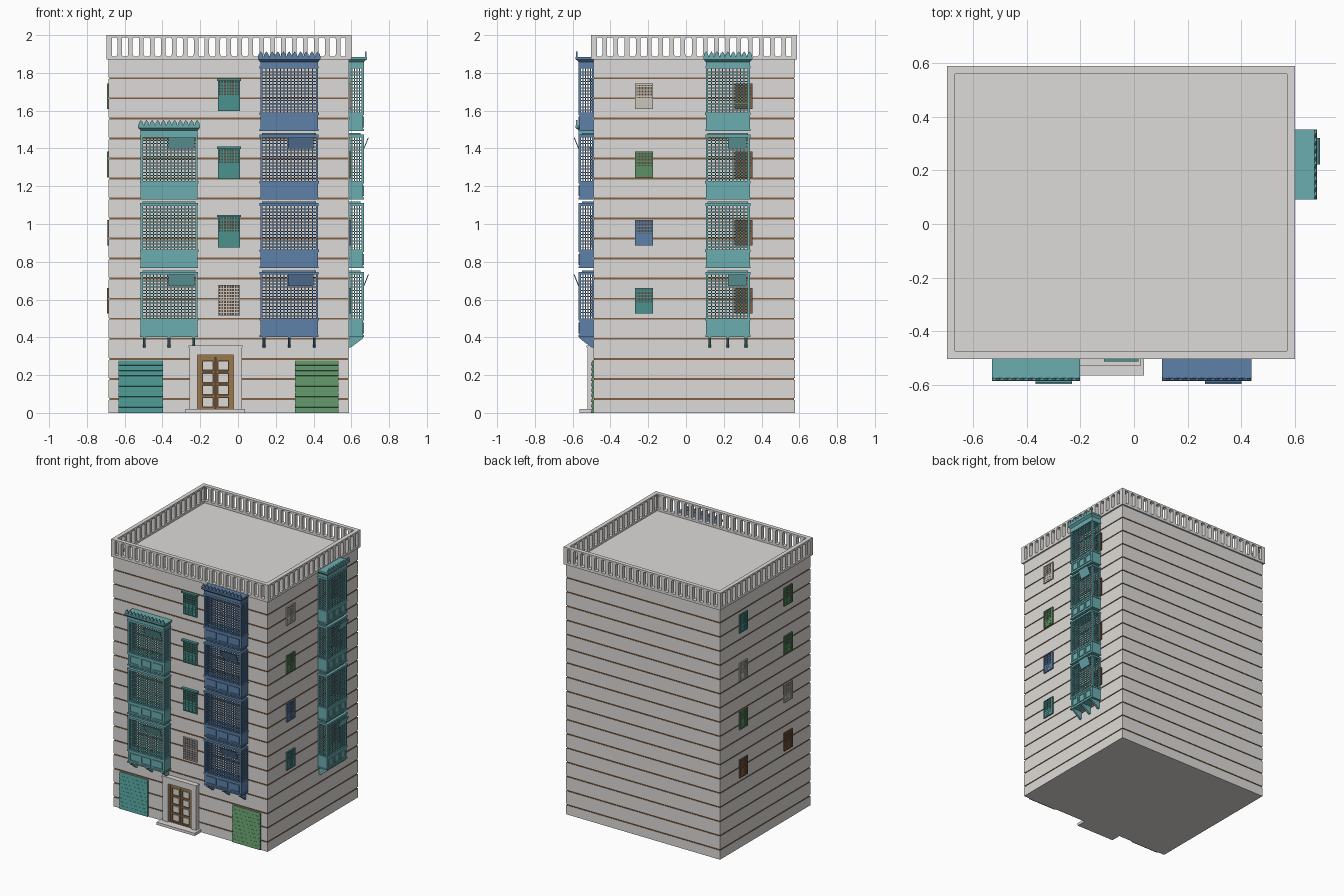
import bpy, bmesh

if "Cube" in bpy.data.objects:
    bpy.data.objects.remove(bpy.data.objects["Cube"])

COL = {"teal": (.15, .42, .44), "blue": (.11, .22, .40), "brown": (.22, .12, .06),
       "green": (.11, .28, .13), "jade": (.07, .29, .27), "gold": (.32, .19, .07),
       "dark": (.10, .065, .045), "grey": (.72, .71, .69), "pale": (.60, .56, .50)}
MATS = {}
for name, c in COL.items():
    MATS[name] = bpy.data.materials.new(name)
    MATS[name].diffuse_color = (*c, 1)

X0, X1, Y0, Y1 = -.685, .588, -.49, .576   # wall planes
ROOF = 1.87

# wall frames: u along the wall, v outward, z up
WALL = {"front": lambda u, v, z: (u, Y0 - v, z), "back": lambda u, v, z: (u, Y1 + v, z),
        "right": lambda u, v, z: (X1 + v, u, z), "left": lambda u, v, z: (X0 - v, u, z)}


class Part:
    def __init__(self, name, wall, mat):
        self.name, self.f, self.mat, self.bm = name, WALL[wall], mat, bmesh.new()

    def loft(self, a, b):
        n = len(a)
        va = [self.bm.verts.new(self.f(*p)) for p in a]
        vb = [self.bm.verts.new(self.f(*p)) for p in b]
        self.bm.faces.new(va)
        self.bm.faces.new(vb[::-1])
        for i in range(n):
            self.bm.faces.new((va[i], vb[i], vb[(i + 1) % n], va[(i + 1) % n]))

    def box(self, u0, u1, v0, v1, z0, z1):
        self.plate([(u0, z0), (u1, z0), (u1, z1), (u0, z1)], v0, v1)

    def plate(self, pts, v0, v1):              # outline in (u, z)
        self.loft([(u, v0, z) for u, z in pts], [(u, v1, z) for u, z in pts])

    def side(self, pts, u0, u1):               # outline in (v, z)
        self.loft([(u0, v, z) for v, z in pts], [(u1, v, z) for v, z in pts])

    def frame(self, u0, u1, v0, v1, z0, z1, w):
        self.box(u0, u0 + w, v0, v1, z0, z1)
        self.box(u1 - w, u1, v0, v1, z0, z1)
        self.box(u0 + w, u1 - w, v0, v1, z0, z0 + w)
        self.box(u0 + w, u1 - w, v0, v1, z1 - w, z1)

    def grille(self, u0, u1, v0, v1, z0, z1, nu, nz, w):
        for i in range(1, nu):
            u = u0 + (u1 - u0) * i / nu
            self.box(u - w / 2, u + w / 2, v0, v1, z0, z1)
        for i in range(1, nz):
            z = z0 + (z1 - z0) * i / nz
            self.box(u0, u1, v0, v1, z - w / 2, z + w / 2)

    def done(self):
        bmesh.ops.recalc_face_normals(self.bm, faces=self.bm.faces)
        me = bpy.data.meshes.new(self.name)
        self.bm.to_mesh(me)
        self.bm.free()
        if self.mat:
            me.materials.append(MATS[self.mat])
        bpy.context.collection.objects.link(bpy.data.objects.new(self.name, me))


# main body: one shell with recessed brown courses
bm = bmesh.new()
levels = [(0, 0)]
for k in range(17):
    z = .074 + .1061 * k
    levels += [(z - .005, 0), (z - .005, .004), (z + .005, .004), (z + .005, 0)]
levels.append((ROOF + .003, 0))
rings = [[bm.verts.new(p) for p in ((X0 + d, Y0 + d, z), (X1 - d, Y0 + d, z),
                                    (X1 - d, Y1 - d, z), (X0 + d, Y1 - d, z))] for z, d in levels]
for i, (a, b) in enumerate(zip(rings, rings[1:])):
    for j in range(4):
        f = bm.faces.new((a[j], a[(j + 1) % 4], b[(j + 1) % 4], b[j]))
        f.material_index = int(i % 4 != 0)
bm.faces.new(rings[0][::-1])
bm.faces.new(rings[-1])
me = bpy.data.meshes.new("building_body")
bm.to_mesh(me)
bm.free()
me.materials.append(MATS["grey"])
me.materials.append(MATS["brown"])
bpy.context.collection.objects.link(bpy.data.objects.new("building_body", me))

# roof parapet with round-cornered slots
for wall, a, b, n in (("front", X0, X1, 22), ("back", X0, X1, 22),
                      ("left", Y0, Y1, 18), ("right", Y0, Y1, 18)):
    p = Part("parapet_" + wall, wall, "grey")
    a, b = a - .012, b + .012
    p.box(a, b, -.018, .012, ROOF, 1.888)
    p.box(a, b, -.018, .012, 1.988, 2)
    step = (b - a - .024) / n
    for i in range(n + 1):
        u, h, g = a + .012 + i * step, .012, .02
        o = [(u - g, 1.888), (u + g, 1.888), (u + .014, 1.892), (u + h, 1.9), (u + h, 1.976), (u + .014, 1.984),
             (u + g, 1.988), (u - g, 1.988), (u - .014, 1.984), (u - h, 1.976), (u - h, 1.9), (u - .014, 1.892)]
        p.plate([(min(max(q, a), b), z) for q, z in o], -.018, .012)
    p.done()


# stacked latticed bay with brackets, flaps and toothed crown
def bay(name, wall, mat, u0, u1, floors, nu, flap):
    p, D, w = Part(name, wall, mat), .078, .012
    for k in range(floors):
        z = .405 + .363 * k
        s, t = z + .092, z + .342
        p.box(u0, u1, 0, D - .004, z, s - .006)                   # solid base
        p.box(u0 - .004, u1 + .004, 0, D, s - .008, s + .004)     # sill
        p.box(u0 - .003, u1 + .003, 0, D, z - .002, z + .008)
        step = (u1 - u0 - .02) / 3
        for i in range(3):                                        # base panels
            c = u0 + .01 + step * i
            p.frame(c + .006, c + step - .006, D - .004, D + .001, z + .016, s - .018, .006)
        for a in (u0, u1 - w):                                    # posts
            p.box(a, a + w, D - w, D, s, t)
            p.box(a, a + w, 0, .008, s, t)
        p.box(u0 - .003, u1 + .003, 0, D + .002, t - .014, t)     # head
        p.grille(u0 + w, u1 - w, D - .010, D - .004, s, t - .014, nu, 14, .0055)
        for a in (u0 + .003, u1 - .008):                          # side lattices
            for i in range(1, 5):
                v = .002 + (D - w) * i / 5
                p.box(a, a + .005, v - .0025, v + .0025, s, t - .014)
            for i in range(1, 14):
                q = s + (t - .014 - s) * i / 14
                p.box(a, a + .005, .004, D - .008, q - .0025, q + .0025)
        if k < floors - 1:                                        # small apron in the gap
            p.box(u0 + .01, u1 - .01, 0, D - .018, t, t + .008)
        if k % 2 == 0:                                            # tilted flap
            y = z + .268
            p.side([(D - .002, y), (D + .003, y), (D + .027, y + .06), (D + .022, y + .06)], *flap)
    # brackets
    for u in (u0 + .02, (u0 + u1) / 2, u1 - .02):
        p.side([(0, .405), (D - .004, .405), (D - .004, .395), (.008, .345), (0, .345)], u - .007, u + .007)
    # crown
    z = .405 + .363 * (floors - 1) + .342
    p.box(u0, u1, 0, D, z, z + .022)
    e = .013
    p.loft([(u0, 0, z + .022), (u1, 0, z + .022), (u1, D, z + .022), (u0, D, z + .022)],
           [(u0 - e, 0, z + .036), (u1 + e, 0, z + .036), (u1 + e, D + .016, z + .036), (u0 - e, D + .016, z + .036)])
    p.box(u0 - e, u1 + e, 0, D + .016, z + .036, z + .048)
    n = round((u1 - u0) / .027)
    step = (u1 - u0 + 2 * e) / n
    for i in range(n):
        a = u0 - e + i * step
        p.plate([(a, z + .046), (a + step, z + .046), (a + step * .85, z + .064),
                 (a + step / 2, z + .078), (a + step * .15, z + .064)], D + .006, D + .014)
    p.done()


bay("left_front_bay", "front", "teal", -.516, -.214, 3, 15, (-.367, -.23))
bay("right_front_bay", "front", "blue", .118, .424, 4, 15, (.265, .40))
bay("side_bay", "right", "teal", .105, .338, 4, 11, (.222, .32))

# small grilled windows on both side walls
SIDE = {("right", -.222): ("jade", "blue", "green", "pale"), ("right", .305): ("brown",) * 4,
        ("left", -.222): ("brown", "pale", "green", "green"), ("left", .305): ("brown", "green", "pale", "jade")}
for (wall, u), mats in SIDE.items():
    for k, m in enumerate(mats):
        z, a, b = .525 + .361 * k, u - .048, u + .048
        name = f"{wall}_window_{'front' if u < 0 else 'rear'}_{k + 1}"
        p = Part(name + "_back", wall, "dark")
        p.box(a, b, 0, .002, z, z + .136)
        p.done()
        p = Part(name + "_grille", wall, m)
        p.frame(a, b, 0, .009, z, z + .136, .007)
        p.grille(a, b, .003, .007, z, z + .136, 6, 8, .006)
        p.box(a, b, 0, .005, z, z + .06)
        p.done()

# front windows over the door
for k in range(4):
    z, a, b = .515 + .361 * k, -.105, .01
    m = "pale" if k == 0 else "jade"
    p = Part(f"front_window_{k + 1}_back", "front", "dark")
    p.box(a, b, 0, .002, z, z + .16)
    p.done()
    p = Part(f"front_window_{k + 1}_grille", "front", m)
    p.frame(a, b, 0, .01, z, z + .163, .007)
    p.grille(a, b, .003, .008, z, z + .16, 8, 10, .005)
    p.box(a, b, 0, .008, z + .077, z + .085)
    if k:
        p.box(a, b, 0, .005, z, z + .08)
        p.box(a - .007, b + .007, 0, .022, z + .16, z + .172)
    p.done()

# shop shutters with slats
for name, m, a, b in (("left_shutter", "jade", -.632, -.398), ("right_shutter", "green", .302, .533)):
    p = Part(name, "front", m)
    p.box(a, b, 0, .006, 0, .277)
    for i in range(10):
        z = .0277 * i
        p.side([(.004, z + .001), (.013, z + .003), (.007, z + .0267), (.004, z + .0267)], a, b)
    p.done()

# door portal, step and two-leaf panelled door
p = Part("door_portal", "front", "grey")
p.box(-.257, -.215, 0, .032, 0, .355)
p.box(-.023, .02, 0, .032, 0, .355)
p.box(-.215, -.023, 0, .032, .307, .355)
p.box(-.262, .025, 0, .038, .345, .357)
p.done()
p = Part("door_step", "front", "grey")
p.box(-.278, .038, 0, .075, 0, .02)
p.done()
p = Part("door_back", "front", "dark")
p.box(-.215, -.023, 0, .006, .02, .307)
p.done()
p = Part("door_frame", "front", "gold")
p.frame(-.215, -.023, 0, .02, .01, .307, .014)
q = Part("door_panels", "front", "grey")
for a, b in ((-.2, -.121), (-.117, -.038)):
    p.frame(a, b, .004, .015, .02, .294, .011)
    for i in range(4):
        z = .031 + .0645 * i
        p.box(a + .01, b - .01, .004, .014, z + .0515, z + .0625)
        q.box(a + .015, b - .015, .004, .011, z + .004, z + .047)
p.done()
q.done()

for m in bpy.data.materials:
    if m.users and not m.is_grease_pencil:
        m.use_nodes = True
        m.node_tree.nodes["Principled BSDF"].inputs["Base Color"].default_value = m.diffuse_color
